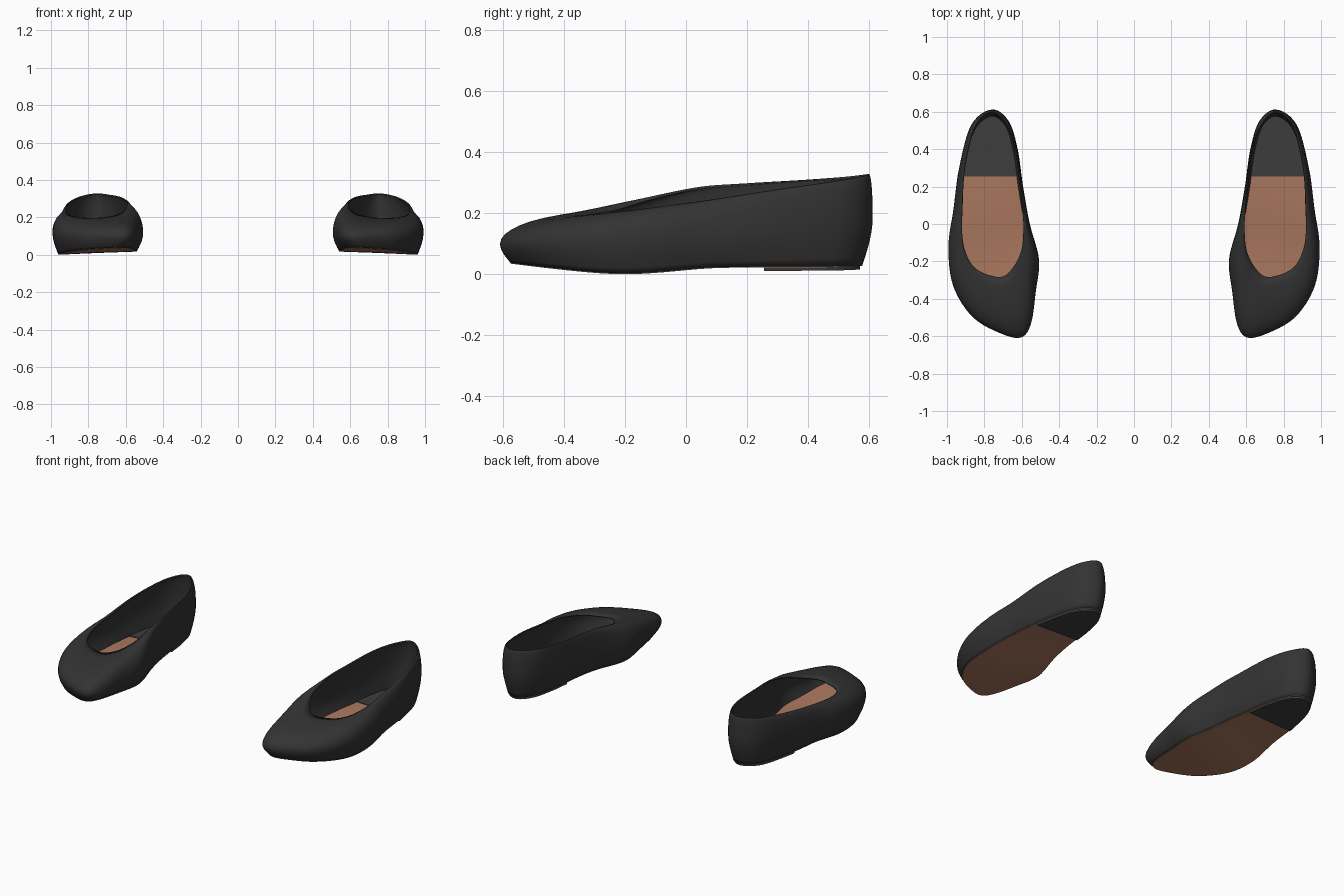
import bpy
import bmesh
from math import sin, cos, pi
from mathutils import Vector

cube = bpy.data.objects.get("Cube")
if cube:
    bpy.data.objects.remove(cube)

STEPS = 6       # samples between control points
CENTRE_X = 0.76


def material(name, colour):
    mat = bpy.data.materials.new(name)
    mat.use_nodes = True
    mat.diffuse_color = (*colour, 1)
    bsdf = mat.node_tree.nodes["Principled BSDF"]
    bsdf.inputs["Base Color"].default_value = (*colour, 1)
    bsdf.inputs["Roughness"].default_value = 0.7
    return mat


black = material("black leather", (0.033, 0.033, 0.033))
charcoal = material("charcoal pad", (0.046, 0.046, 0.046))
tan = material("tan leather", (0.40, 0.185, 0.11))


def closed_spline(points):
    """Smooth closed curve through the control points."""
    pts = [Vector(p) for p in points]
    n = len(pts)
    result = []
    for i in range(n):
        a, b, c, d = (pts[(i + k - 1) % n] for k in range(4))
        for s in range(STEPS):
            t = s / STEPS
            result.append(0.5 * (2 * b + (c - a) * t + (2 * a - 5 * b + 4 * c - d) * t ** 2
                                 + (3 * b - a - 3 * c + d) * t ** 3))
    return result


def interpolate(knots, y):
    if y <= knots[0][0]:
        return knots[0][1]
    for (y0, z0), (y1, z1) in zip(knots, knots[1:]):
        if y <= y1:
            t = (y - y0) / (y1 - y0)
            t = t * t * (3 - 2 * t)
            return z0 + (z1 - z0) * t
    return knots[-1][1]


def sole_z(x, y):
    base = interpolate([(-0.6, 0.026), (-0.2, 0.003), (0.14, 0.023), (0.6, 0.022)], y)
    return base + 0.04 * max(0, 0.96 - x)


# Widest outline, from the heel along the outer side to the toe and back
widest = closed_spline([
    (0.76, 0.612, 0), (0.87, 0.53, 0), (0.935, 0.3, 0), (0.965, 0.08, 0),
    (0.992, -0.12, 0), (0.967, -0.33, 0), (0.86, -0.5, 0), (0.70, -0.59, 0),
    (0.60, -0.605, 0), (0.55, -0.53, 0), (0.525, -0.36, 0), (0.508, -0.19, 0),
    (0.557, 0, 0), (0.593, 0.2, 0), (0.622, 0.4, 0), (0.67, 0.55, 0)])
for p in widest:
    p.z = interpolate([(-0.6, 0.1), (0, 0.125), (0.6, 0.19)], p.y)

# Rim of the foot opening, same order
rim = closed_spline([
    (0.76, 0.6, 0.328), (0.85, 0.52, 0.31), (0.905, 0.3, 0.278), (0.918, 0.08, 0.244),
    (0.918, -0.06, 0.225), (0.897, -0.16, 0.21), (0.85, -0.235, 0.2), (0.77, -0.275, 0.197),
    (0.70, -0.28, 0.203), (0.645, -0.23, 0.215), (0.605, -0.15, 0.24), (0.593, -0.07, 0.262),
    (0.593, 0.05, 0.287), (0.605, 0.2, 0.298), (0.63, 0.4, 0.31), (0.68, 0.53, 0.32)])


def sole_outline(scale=1.0):
    points = []
    for p in widest:
        x = CENTRE_X + (p.x - CENTRE_X) * 0.87 * scale
        y = p.y * 0.945 * scale
        points.append(Vector((x, y, sole_z(x, y))))
    return points


def finish(name, bm, mat, angle, thickness=0):
    """Turn the mesh into an object mirrored into a pair."""
    mesh = bpy.data.meshes.new(name)
    bm.to_mesh(mesh)
    bm.free()
    mesh.materials.append(mat)
    obj = bpy.data.objects.new(name, mesh)
    bpy.context.collection.objects.link(obj)
    bpy.ops.object.select_all(action="DESELECT")
    obj.select_set(True)
    bpy.context.view_layer.objects.active = obj
    bpy.ops.object.shade_smooth_by_angle(angle=angle)
    if thickness:
        solid = obj.modifiers.new("thickness", "SOLIDIFY")
        solid.thickness = thickness
        solid.offset = -1
    pair = obj.modifiers.new("pair", "MIRROR")
    pair.use_mirror_merge = False
    return obj


def build_upper():
    """Leather shell: rolls out from the sole, then curves in to the rim."""
    rings = []
    sole = sole_outline()
    for k in range(6):
        t = k / 6
        ring = []
        for s, w in zip(sole, widest):
            p = s.lerp(w, sin(t * pi / 2))
            p.z = s.z + (w.z - s.z) * t
            ring.append(p)
        rings.append(ring)
    for k in range(11):
        a = k / 10 * pi / 2
        ring = []
        for w, r in zip(widest, rim):
            p = w.lerp(r, 1 - cos(a))
            p.z = w.z + (r.z - w.z) * sin(a)
            ring.append(p)
        rings.append(ring)
    bm = bmesh.new()
    loops = [[bm.verts.new(p) for p in ring] for ring in rings]
    for low, high in zip(loops, loops[1:]):
        for i in range(len(low)):
            j = (i + 1) % len(low)
            bm.faces.new((low[i], high[i], high[j], low[j]))
    finish("shoe_uppers", bm, black, 1.0, 0.008)


def build_slab(name, mat, bottom, top, scale, cut_y=None):
    """Plate following the sole curve, optionally only behind cut_y."""
    bm = bmesh.new()
    outline = sole_outline(scale)
    n = len(outline)
    layers = [[bm.verts.new(p + Vector((0, 0, h))) for p in outline] for h in (bottom, top)]
    for layer in layers:
        for i in range(n // 2):
            corners = (layer[i], layer[i + 1], layer[(n - i - 1) % n], layer[(n - i) % n])
            bm.faces.new(list(dict.fromkeys(corners)))
    for i in range(n):
        j = (i + 1) % n
        bm.faces.new((layers[0][i], layers[0][j], layers[1][j], layers[1][i]))
    if cut_y is not None:
        everything = bm.verts[:] + bm.edges[:] + bm.faces[:]
        bmesh.ops.bisect_plane(bm, geom=everything, plane_co=(0, cut_y, 0),
                               plane_no=(0, 1, 0), clear_inner=True)
        bmesh.ops.holes_fill(bm, edges=[e for e in bm.edges if e.is_boundary], sides=0)
    bmesh.ops.recalc_face_normals(bm, faces=bm.faces[:])
    finish(name, bm, mat, 0.6)


build_upper()
build_slab("tan_soles", tan, -0.003, 0.016, 1.0)
build_slab("heel_pads", charcoal, -0.014, 0, 0.985, 0.255)
build_slab("insole_heel_covers", charcoal, 0.012, 0.02, 0.997, 0.255)
